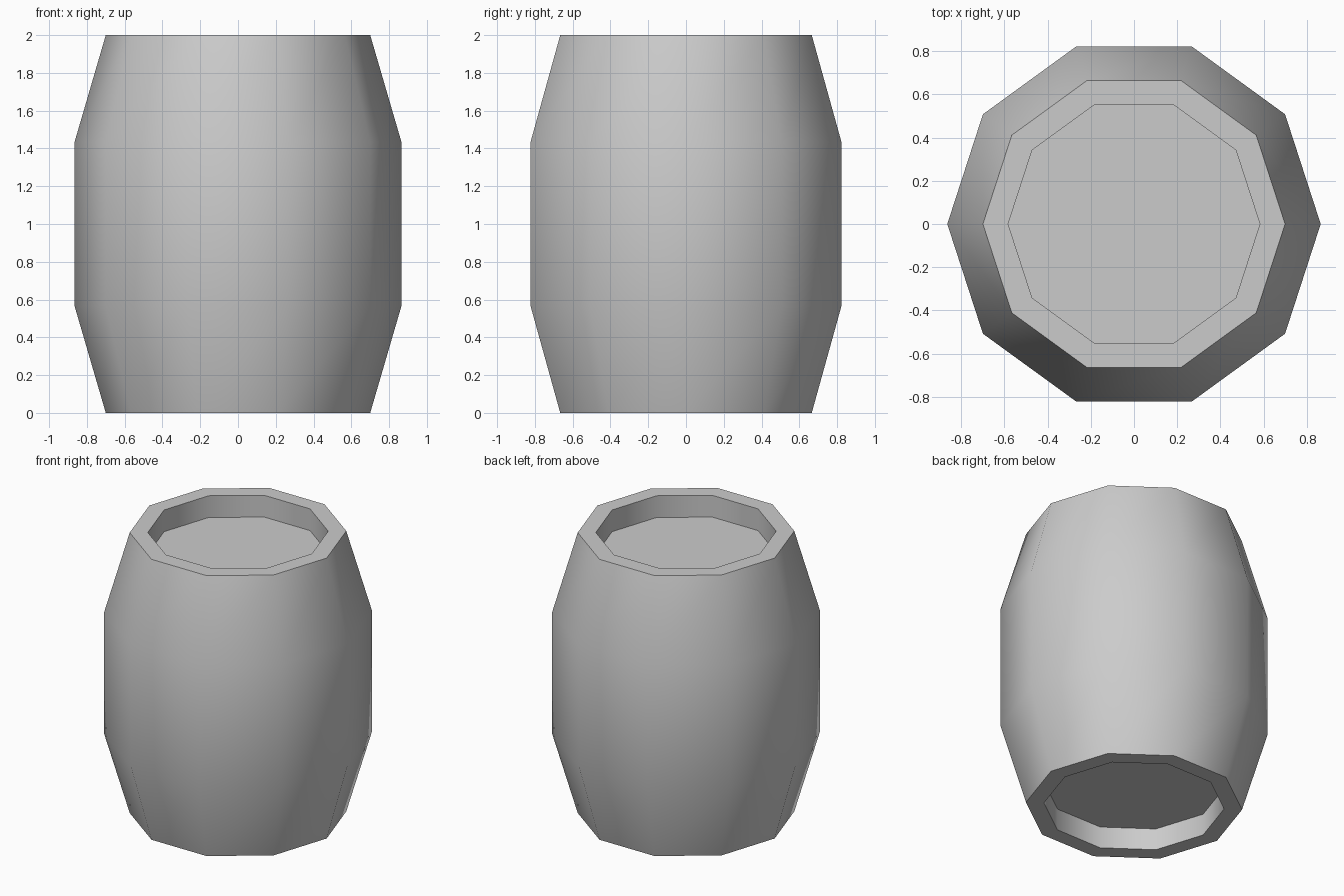
import bpy
import bmesh
from math import cos, sin, tau, radians

cube = bpy.data.objects.get("Cube")
if cube:
    bpy.data.objects.remove(cube, do_unlink=True)

SIDES = 10
HEIGHT = 2.0
RIM, BELLY, INNER = 0.70, 0.865, 0.583
BEND = 0.565      # height of the lower bend in the wall
RECESS = 0.155    # depth of the lid below the rim


def make_material(name, colour):
    mat = bpy.data.materials.new(name)
    mat.use_nodes = True
    mat.diffuse_color = colour
    mat.node_tree.nodes["Principled BSDF"].inputs["Base Color"].default_value = colour
    return mat


def add_ring(bm, radius, z):
    return [bm.verts.new((radius * cos(tau * i / SIDES), radius * sin(tau * i / SIDES), z))
            for i in range(SIDES)]


# Barrel wall: half profile from the sunken base to mid height, mirrored upward
half = [(INNER, RECESS), (INNER, 0), (RIM, 0), (BELLY, BEND)]
profile = half + [(r, HEIGHT - z) for r, z in reversed(half)]

bm = bmesh.new()
rings = [add_ring(bm, r, z) for r, z in profile]
for low, high in zip(rings, rings[1:]):
    for i in range(SIDES):
        j = (i + 1) % SIDES
        bm.faces.new((low[i], low[j], high[j], high[i]))

# Sunken base and lid
bm.faces.new(rings[0])
bm.faces.new(rings[-1])
bmesh.ops.recalc_face_normals(bm, faces=bm.faces)

mesh = bpy.data.meshes.new("barrel")
bm.to_mesh(mesh)
bm.free()
mesh.materials.append(make_material("light_grey", (0.6, 0.6, 0.6, 1)))

barrel = bpy.data.objects.new("barrel", mesh)
bpy.context.collection.objects.link(barrel)

# Smooth staves, crisp rims
bpy.ops.object.select_all(action="DESELECT")
barrel.select_set(True)
bpy.context.view_layer.objects.active = barrel
bpy.ops.object.shade_smooth_by_angle(angle=radians(45))
